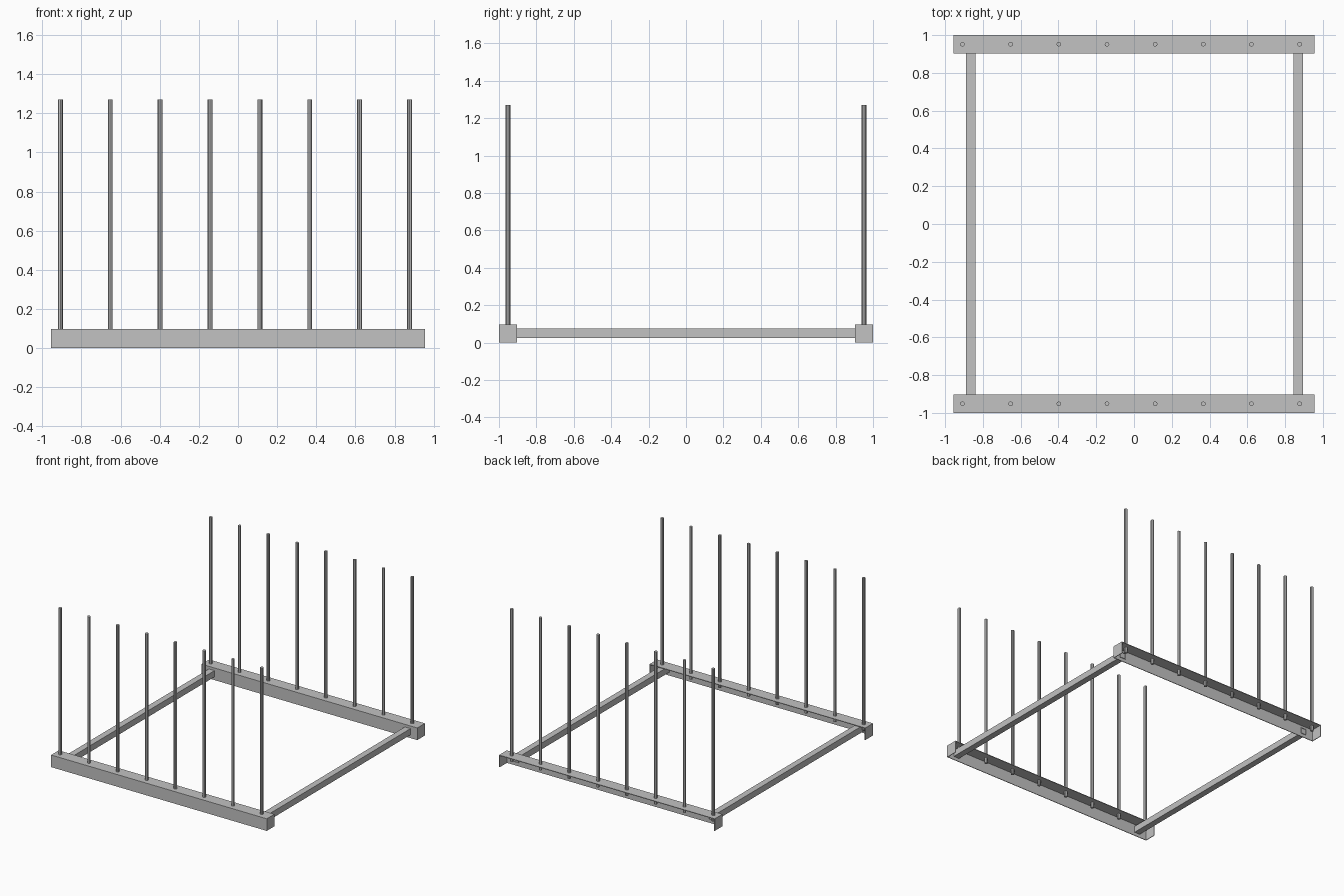
import bpy
import bmesh
from mathutils import Matrix, Vector

cube = bpy.data.objects.get("Cube")
if cube:
    bpy.data.objects.remove(cube, do_unlink=True)

steel = bpy.data.materials.new("light_grey_steel")
steel.use_nodes = True
grey = (0.54, 0.54, 0.54, 1)
steel.diffuse_color = grey
steel.node_tree.nodes["Principled BSDF"].inputs["Base Color"].default_value = grey

RAIL = 0.097        # rail height and depth
HALF = 0.955        # half the rail length
WALL = 0.005        # sheet thickness
TUBE = 0.05         # side tube width
ROD_TOP, ROD_BOTTOM, ROD_RADIUS = 1.27, 0.05, 0.0125


def make_object(name, bm):
    mesh = bpy.data.meshes.new(name)
    bm.to_mesh(mesh)
    bm.free()
    mesh.materials.append(steel)
    obj = bpy.data.objects.new(name, mesh)
    bpy.context.collection.objects.link(obj)
    return obj


def open_box(name, low, high, open_sides):
    """Sheet metal box with the sides facing open_sides left off."""
    low, high = Vector(low), Vector(high)
    bm = bmesh.new()
    size = Matrix.Diagonal((*(high - low), 1))
    bmesh.ops.create_cube(bm, size=1, matrix=Matrix.Translation((low + high) / 2) @ size)
    bm.normal_update()
    gone = [f for f in bm.faces
            if any(f.normal.dot(Vector(s)) > 0.9 for s in open_sides)]
    bmesh.ops.delete(bm, geom=gone, context="FACES")
    obj = make_object(name, bm)
    shell = obj.modifiers.new("sheet", "SOLIDIFY")
    shell.thickness = WALL
    shell.offset = -1
    shell.use_even_offset = True
    return obj


def rod(name, x, y):
    bm = bmesh.new()
    bmesh.ops.create_cone(
        bm, cap_ends=True, segments=8, radius1=ROD_RADIUS, radius2=ROD_RADIUS,
        depth=ROD_TOP - ROD_BOTTOM,
        matrix=Matrix.Translation((x, y, (ROD_TOP + ROD_BOTTOM) / 2)))
    return make_object(name, bm)


# Rails, open underneath and at the back, each with a row of upright rods
for side, y in (("front", -1), ("back", 1 - RAIL)):
    open_box(side + "_rail", (-HALF, y, 0), (HALF, y + RAIL, RAIL),
             [(0, 0, -1), (0, 1, 0)])
    for i in range(8):
        rod(f"{side}_rod_{i + 1}", -0.908 + i * 0.255, y + RAIL / 2)

# Hollow side tubes, ending just through the back rail's plate
for side, x in (("right", -0.865), ("left", 0.87)):
    open_box(side + "_tube", (x - TUBE / 2, -1 + WALL, 0.026),
             (x + TUBE / 2, 1 - RAIL + 2 * WALL, 0.026 + TUBE),
             [(0, 1, 0), (0, -1, 0)])
